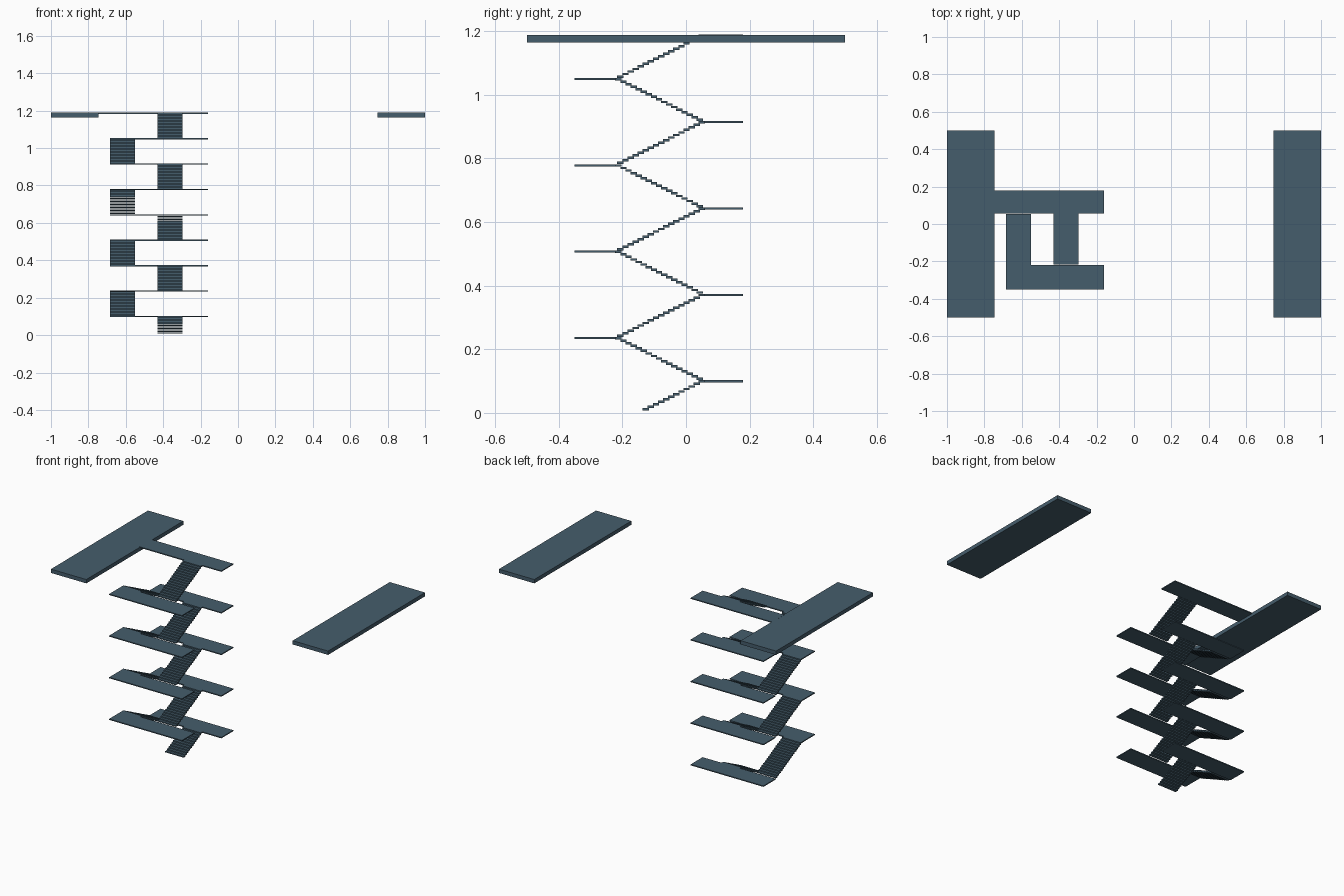
import bpy, bmesh

if "Cube" in bpy.data.objects:
    bpy.data.objects.remove(bpy.data.objects["Cube"])

RISE, RUN, STEPS = 0.1358, 0.272, 17     # per flight
Y_FRONT, Y_BACK = -0.2175, 0.0545        # flight ends
T = 0.0065                               # tread and landing thickness
Z0 = 0.1028                              # top of the lowest landing


def add_box(bm, x0, x1, y0, y1, z0, z1):
    verts = bmesh.ops.create_cube(bm, size=1)["verts"]
    for v in verts:
        v.co = ((x0 + x1) / 2 + v.co.x * (x1 - x0),
                (y0 + y1) / 2 + v.co.y * (y1 - y0),
                (z0 + z1) / 2 + v.co.z * (z1 - z0))


def make(name, boxes):
    bm = bmesh.new()
    for b in boxes:
        add_box(bm, *b)
    me = bpy.data.meshes.new(name)
    bm.to_mesh(me)
    bm.free()
    ob = bpy.data.objects.new(name, me)
    bpy.context.collection.objects.link(ob)
    ob.color = (0.27, 0.36, 0.42, 1)
    me.materials.append(mat)


mat = bpy.data.materials.new("slate")
mat.diffuse_color = (0.06, 0.11, 0.15, 1)
mat.use_nodes = True
mat.node_tree.nodes["Principled BSDF"].inputs["Base Color"].default_value = mat.diffuse_color

# Long roof-level platforms on both sides
make("left_platform", [(-1, -0.745, -0.5, 0.5, 1.164, 1.189)])
make("right_platform", [(0.745, 1, -0.5, 0.5, 1.164, 1.189)])

# Landings alternate back / front; the top one reaches the platform
for k in range(9):
    top = Z0 + k * RISE
    y0, y1 = (0.057, 0.18) if k % 2 == 0 else (-0.35, -0.22)
    x0 = -0.75 if k == 8 else -0.685
    make(f"landing_{k + 1}", [(x0, -0.16, y0, y1, top - T, top)])

# Flights: right ones climb to the back, left ones climb to the front
dz, dy = RISE / STEPS, RUN / STEPS
for k in range(9):
    top = Z0 + k * RISE
    back = k % 2 == 0
    x0, x1 = (-0.43, -0.297) if back else (-0.685, -0.55)
    treads = []
    for i in range(12 if k == 0 else STEPS):   # counted down from the landing
        z = top - i * dz
        yc = Y_BACK - (i + 0.3) * dy if back else Y_FRONT + (i + 0.3) * dy
        treads.append((x0, x1, yc - 0.010, yc + 0.010, max(z - 0.0075, 0), z))
    make(f"flight_{k + 1}", treads)
